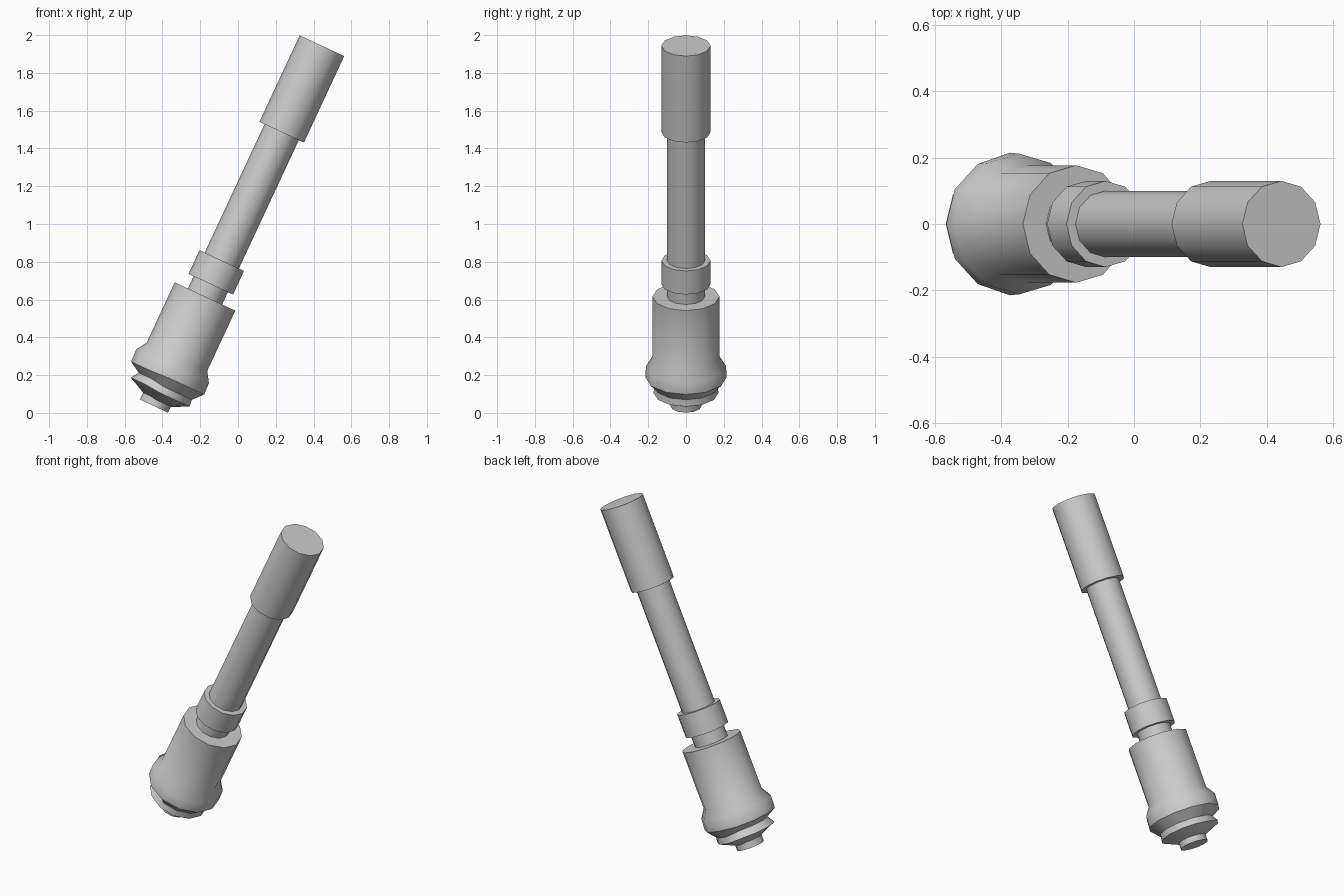
import bpy, bmesh, math
from mathutils import Matrix

if "Cube" in bpy.data.objects:
    bpy.data.objects.remove(bpy.data.objects["Cube"])

SIDES = 12
TILT = math.radians(25)
# local z runs along the tilted axis, starting at the bottom centre
PLACE = Matrix.Translation((-0.445, 0, 0.036)) @ Matrix.Rotation(TILT, 4, 'Y')


def lathe(name, right, left=None, angle=35):
    """Closed 12-sided turning from (radius, height) points; left half may differ."""
    left = left or right
    bm = bmesh.new()
    rings = []
    for r_pt, l_pt in zip(right, left):
        ring = []
        for i in range(SIDES):
            a = 2 * math.pi * i / SIDES
            r, h = l_pt if math.cos(a) < -0.01 else r_pt
            ring.append(bm.verts.new((r * math.cos(a), r * math.sin(a), h)))
        rings.append(ring)
    for lo, hi in zip(rings, rings[1:]):
        for i in range(SIDES):
            j = (i + 1) % SIDES
            bm.faces.new((lo[i], lo[j], hi[j], hi[i]))
    bm.faces.new(rings[0][::-1])
    bm.faces.new(rings[-1])
    bm.transform(PLACE)
    bmesh.ops.recalc_face_normals(bm, faces=bm.faces)
    me = bpy.data.meshes.new(name)
    bm.to_mesh(me)
    bm.free()
    ob = bpy.data.objects.new(name, me)
    bpy.context.collection.objects.link(ob)
    bpy.ops.object.select_all(action='DESELECT')
    ob.select_set(True)
    bpy.context.view_layer.objects.active = ob
    bpy.ops.object.shade_smooth_by_angle(angle=math.radians(angle))
    return ob


def cylinder(name, r, z0, z1):
    return lathe(name, [(r, z0), (r, z1)])


# heavy head: body, bulging flange and grooved lower ring
lathe("head",
      [(0.085, 0.035), (0.172, 0.077), (0.168, 0.115), (0.215, 0.168),
       (0.212, 0.234), (0.177, 0.288), (0.177, 0.64)],
      [(0.075, 0.037), (0.158, 0.065), (0.175, 0.092), (0.148, 0.126),
       (0.209, 0.162), (0.212, 0.232), (0.177, 0.288), (0.177, 0.64)][0:1]
      + [(0.175, 0.085), (0.148, 0.126), (0.209, 0.162),
         (0.212, 0.232), (0.177, 0.288), (0.177, 0.64)], angle=40)
# small foot disc
cylinder("foot", 0.082, 0.0, 0.06)
# handle shaft, collar and grip
cylinder("shaft", 0.10, 0.60, 1.65)
cylinder("collar", 0.13, 0.712, 0.85)
cylinder("grip", 0.13, 1.60, 2.105)
